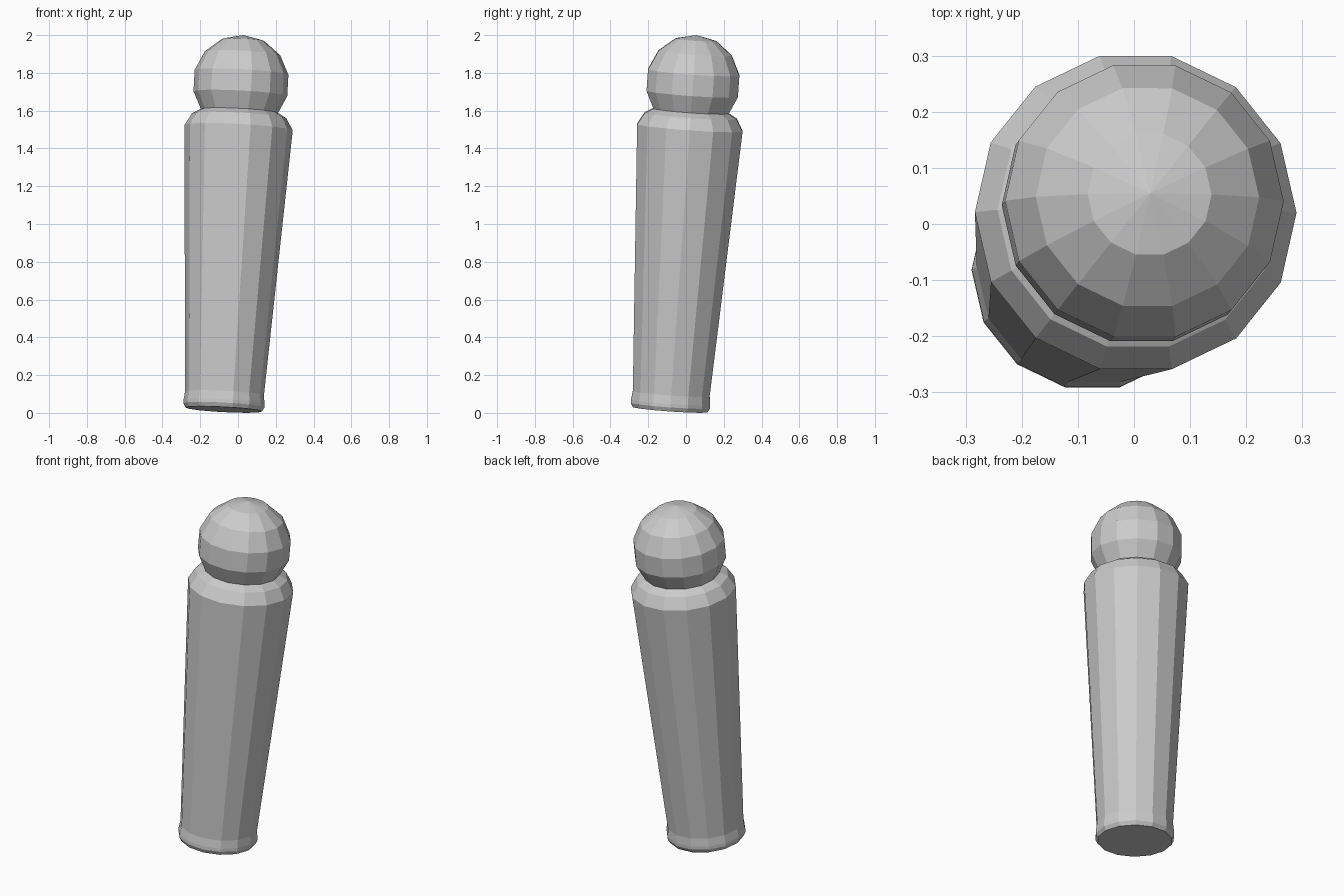
import bpy, bmesh, math
from mathutils import Vector

if "Cube" in bpy.data.objects:
    bpy.data.objects.remove(bpy.data.objects["Cube"])

SIDES = 14
base = Vector((-0.076, -0.084, 0.018))
axis = Vector((0.053, 0.070, 1.0)).normalized()
tilt = Vector((0, 0, 1)).rotation_difference(axis)


def lathe(name, profile):
    """Spin (radius, height) points into a closed faceted solid; radius 0 makes a pole."""
    bm = bmesh.new()
    rings = []
    for r, h in profile:
        count = SIDES if r > 0 else 1
        ring = []
        for i in range(count):
            a = 2 * math.pi * i / SIDES
            p = Vector((r * math.cos(a), r * math.sin(a), h))
            ring.append(bm.verts.new(base + tilt @ p))
        rings.append(ring)
    for lo, hi in zip(rings, rings[1:]):
        for i in range(SIDES):
            j = (i + 1) % SIDES
            if len(lo) == 1:
                bm.faces.new((lo[0], hi[j], hi[i]))
            elif len(hi) == 1:
                bm.faces.new((lo[i], lo[j], hi[0]))
            else:
                bm.faces.new((lo[i], lo[j], hi[j], hi[i]))
    if len(rings[0]) > 1:
        bm.faces.new(rings[0][::-1])
    if len(rings[-1]) > 1:
        bm.faces.new(rings[-1])
    bmesh.ops.recalc_face_normals(bm, faces=bm.faces[:])
    mesh = bpy.data.meshes.new(name)
    bm.to_mesh(mesh)
    bm.free()
    obj = bpy.data.objects.new(name, mesh)
    bpy.context.collection.objects.link(obj)
    return obj


# Tapered peg body with a small foot lip and rounded shoulder
lathe("body", [(0.203, 0.0), (0.215, 0.022), (0.215, 0.04), (0.209, 0.085),
               (0.287, 1.498), (0.250, 1.561), (0.195, 1.592)])

# Ball head resting in the shoulder, seven latitude bands
R, centre, bands = 0.255, 1.735, 7
head = []
for k in range(bands + 1):
    t = math.pi * (1 - k / bands)
    head.append((R * math.sin(t) if 0 < k < bands else 0, centre + R * math.cos(t)))
lathe("head", head)
